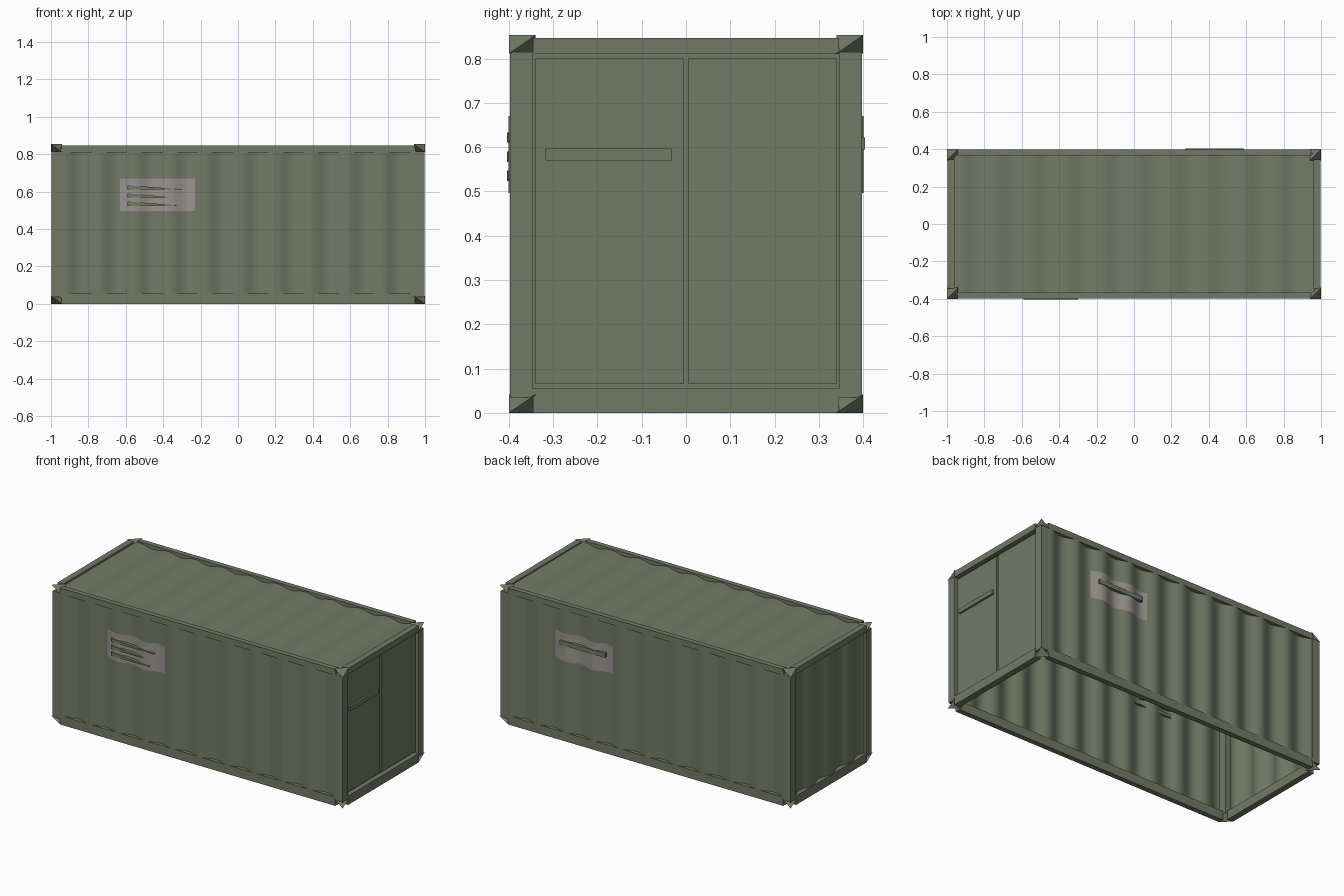
import bpy, bmesh, math
from mathutils import Vector

cube = bpy.data.objects.get("Cube")
if cube:
    bpy.data.objects.remove(cube, do_unlink=True)


def material(name, rgb):
    m = bpy.data.materials.new(name)
    m.use_nodes = True
    m.diffuse_color = (*rgb, 1)
    m.node_tree.nodes["Principled BSDF"].inputs["Base Color"].default_value = (*rgb, 1)
    return m


GREEN = material("olive green paint", (0.17, 0.195, 0.134))
GREY = material("warm grey vent", (0.32, 0.295, 0.27))


def finish(name, bm, mat, smooth=False):
    mesh = bpy.data.meshes.new(name)
    bm.to_mesh(mesh)
    bm.free()
    mesh.materials.append(mat)
    obj = bpy.data.objects.new(name, mesh)
    bpy.context.collection.objects.link(obj)
    if smooth:
        for p in mesh.polygons:
            p.use_smooth = True
    return obj


def box(name, lo, hi, mat=GREEN):
    bm = bmesh.new()
    bmesh.ops.create_cube(bm, size=1)
    lo, hi = Vector(lo), Vector(hi)
    for v in bm.verts:
        v.co = Vector([a + (b - a) * (c + 0.5) for a, b, c in zip(lo, hi, v.co)])
    return finish(name, bm, mat)


PITCH = 0.189


def wave(t, amp=0.012):
    return amp * math.sin(2 * math.pi * (t - 0.25) / PITCH + math.pi)


def sheet(name, t0, t1, s0, s1, place, mat=GREEN):
    """Corrugated sheet: place(t, s) gives the point, t runs across the waves."""
    bm = bmesh.new()
    n = max(8, round((t1 - t0) / PITCH * 14))
    rows = []
    for i in range(n + 1):
        t = t0 + (t1 - t0) * i / n
        rows.append([bm.verts.new(place(t, s)) for s in (s0, s1)])
    for a, b in zip(rows, rows[1:]):
        bm.faces.new((a[0], b[0], b[1], a[1]))
    return finish(name, bm, mat, True)


def wall_y(x, side, lift=0.0):
    # the back wall is the front wall turned half way round
    return side * (0.386 + lift + wave(-side * x))


# Corrugated skin, open underneath
front_wall = sheet("front_wall", -0.95, 0.95, 0.03, 0.83, lambda t, s: (t, wall_y(t, -1), s))
back_wall = sheet("back_wall", -0.95, 0.95, 0.03, 0.83, lambda t, s: (-t, wall_y(-t, 1), s))
end_wall = sheet("end_wall", -0.35, 0.35, 0.03, 0.83, lambda t, s: (-0.982 - wave(t), -t, s))
roof = sheet("roof", -0.965, 0.965, -0.38, 0.38, lambda t, s: (t, s, 0.831 + wave(t, 0.008)))

# Frame: rails along both lengths and both ends, posts at the corners
for level, z0, z1 in (("bottom", 0, 0.055), ("top", 0.81, 0.847)):
    for tag, s in (("front", -1), ("back", 1)):
        ys = sorted((s * 0.365, s * 0.397))
        box(f"{level}_{tag}_rail", (-0.945, ys[0], z0), (0.945, ys[1], z1))
    for tag, s in (("right", -1), ("left", 1)):
        xs = sorted((s * 0.96, s * 0.998))
        box(f"{level}_{tag}_end_rail", (xs[0], -0.345, z0), (xs[1], 0.345, z1))


def corner_fitting(name, lo, hi):
    # tetrahedron on alternate corners of the block
    bm = bmesh.new()
    signs = ((1, 1, 1), (1, 0, 0), (0, 1, 0), (0, 0, 1))
    v = [bm.verts.new([hi[k] if q[k] else lo[k] for k in range(3)]) for q in signs]
    for i in range(4):
        bm.faces.new([v[j] for j in range(4) if j != i])
    bmesh.ops.recalc_face_normals(bm, faces=bm.faces)
    return finish(name, bm, GREEN)


for side, sx in (("right", -1), ("left", 1)):
    for face, sy in (("front", -1), ("back", 1)):
        xs = sorted((sx * 0.945, sx * 0.997))
        ys = sorted((sy * 0.345, sy * 0.397))
        box(f"{face}_{side}_post", (xs[0], ys[0], 0.035), (xs[1], ys[1], 0.815))
        xs = sorted((sx * 0.94, sx))
        ys = sorted((sy * 0.34, sy * 0.4))
        for level, z0, z1 in (("bottom", 0, 0.041), ("top", 0.811, 0.853)):
            corner_fitting(f"{level}_{face}_{side}_corner", (xs[0], ys[0], z0), (xs[1], ys[1], z1))

# Door end
box("door_backing", (0.958, -0.35, 0.05), (0.968, 0.35, 0.815))
for tag, y0 in (("front", -0.341), ("back", 0.006)):
    box(f"{tag}_door", (0.962, y0, 0.065), (0.98, y0 + 0.335, 0.8))
box("door_bar", (0.975, -0.317, 0.57), (0.992, -0.033, 0.597))

# Vent plates that follow the corrugation
sheet("front_vent_plate", -0.63, -0.23, 0.497, 0.67,
      lambda t, s: (t, wall_y(t, -1, 0.003), s), GREY)
sheet("back_vent_plate", -0.63, -0.23, 0.497, 0.67,
      lambda t, s: (-t, wall_y(-t, 1, 0.003), s), GREY)


# Tapered louvres on the front, one straight louvre on the back
def louvre(name, x0, x1, z0, z1, tip):
    bm = bmesh.new()
    rings = [[bm.verts.new((x, y, z)) for x, z in
              ((x0, z0), (x1, z0), (x1, z0 + tip), (x0, z1))] for y in (-0.404, -0.385)]
    bm.faces.new(rings[0])
    bm.faces.new(rings[1][::-1])
    for i in range(4):
        j = (i + 1) % 4
        bm.faces.new((rings[0][j], rings[0][i], rings[1][i], rings[1][j]))
    bmesh.ops.recalc_face_normals(bm, faces=bm.faces)
    return finish(name, bm, GREEN)


for i, (z, x1) in enumerate(((0.61, -0.3), (0.567, -0.37), (0.524, -0.33))):
    louvre(f"front_louvre_{i + 1}", -0.59, x1, z, z + 0.023, 0.003)
back_louvre = louvre("back_louvre", -0.585, -0.275, 0.595, 0.622, 0.027)
back_louvre.rotation_euler.z = math.pi
